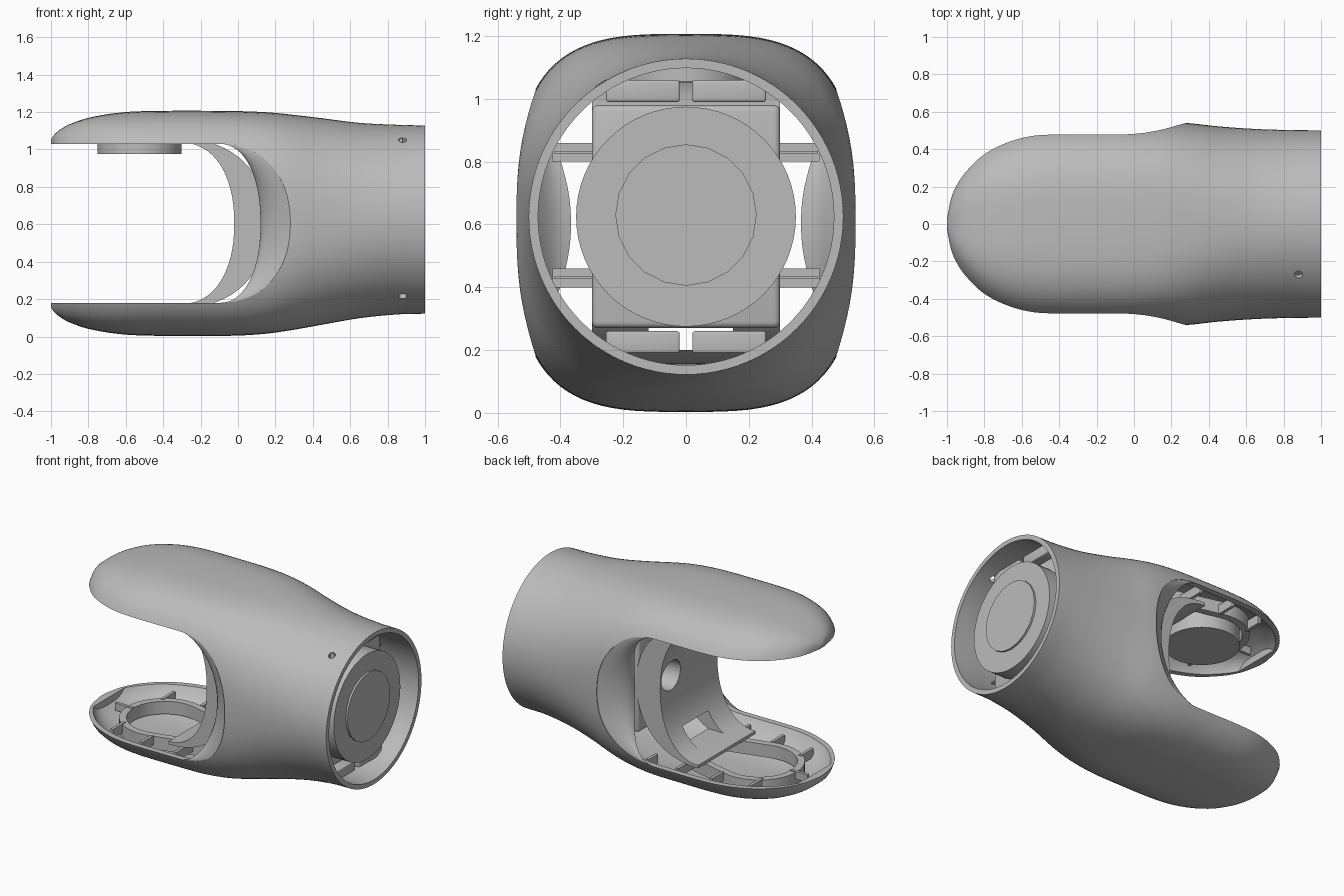
import bpy, bmesh, math
from mathutils import Vector, Matrix

cube = bpy.data.objects.get("Cube")
if cube:
    bpy.data.objects.remove(cube, do_unlink=True)

grey = bpy.data.materials.new("light grey plastic")
grey.use_nodes = True
grey.diffuse_color = (0.5, 0.5, 0.5, 1)
grey.node_tree.nodes["Principled BSDF"].inputs["Base Color"].default_value = (0.5, 0.5, 0.5, 1)

MID = 0.605          # mirror height between the two prongs
# Shell sections: x, half height, half width, roundness, centre height
ROWS = [(-1, .45, .05, 3.4, MID), (-.98, .477, .18, 3.4, MID), (-.95, .502, .26, 3.4, MID),
        (-.9, .53, .335, 3.4, MID), (-.8, .564, .43, 3.4, MID), (-.65, .59, .505, 3.3, MID),
        (-.5, .6, .537, 3.25, MID), (-.2, .602, .54, 3.25, MID), (0, .6, .54, 3.2, MID),
        (.15, .592, .54, 3, .607), (.28, .577, .54, 2.7, .61), (.45, .552, .522, 2.35, .615),
        (.65, .522, .508, 2.12, .62), (.85, .507, .502, 2, .625), (1, .503, .501, 2, .625)]


def section(x):
    """Smoothly interpolated section values at x."""
    i = max(k for k in range(len(ROWS) - 1) if ROWS[k][0] <= max(x, -1))
    a, b = ROWS[i], ROWS[i + 1]
    p, q = ROWS[max(i - 1, 0)], ROWS[min(i + 2, len(ROWS) - 1)]
    d = b[0] - a[0]
    t = (x - a[0]) / d
    out = []
    for k in range(1, 5):
        m0 = (b[k] - p[k]) / (b[0] - p[0]) * d
        m1 = (q[k] - a[k]) / (q[0] - a[0]) * d
        out.append((2*t**3 - 3*t*t + 1)*a[k] + (t**3 - 2*t*t + t)*m0
                   + (3*t*t - 2*t**3)*b[k] + (t**3 - t*t)*m1)
    return out


def side_y(x, z):
    """Half width of the shell at a given point."""
    h, w, n, c = section(x)
    return w * max(0, 1 - (abs(z - c) / h) ** n) ** (1 / n)


def power(v, e):
    return math.copysign(abs(v) ** e, v)


def make(name, bm, smooth=True):
    bmesh.ops.recalc_face_normals(bm, faces=bm.faces)
    mesh = bpy.data.meshes.new(name)
    bm.to_mesh(mesh)
    bm.free()
    mesh.materials.append(grey)
    ob = bpy.data.objects.new(name, mesh)
    bpy.context.collection.objects.link(ob)
    if smooth:
        shade(ob)
    return ob


def activate(ob):
    bpy.ops.object.select_all(action='DESELECT')
    ob.select_set(True)
    bpy.context.view_layer.objects.active = ob


def shade(ob):
    activate(ob)
    bpy.ops.object.shade_smooth_by_angle(angle=math.radians(35))


def cut(ob, cutters):
    for c in cutters:
        mod = ob.modifiers.new("cut", 'BOOLEAN')
        mod.operation, mod.solver, mod.object = 'DIFFERENCE', 'EXACT', c
        activate(ob)
        bpy.ops.object.modifier_apply(modifier=mod.name)
        bpy.data.objects.remove(c, do_unlink=True)
    shade(ob)


def box(name, x, y, z, bevel=0):
    bm = bmesh.new()
    bmesh.ops.create_cube(bm, size=1)
    for v in bm.verts:
        v.co = Vector([(r[0] + r[1]) / 2 + c * (r[1] - r[0]) for r, c in zip((x, y, z), v.co)])
    if bevel:
        bmesh.ops.bevel(bm, geom=bm.edges[:], offset=bevel, segments=3, affect='EDGES', profile=.5)
    return make(name, bm)


def cylinder(name, centre, axis, radius, depth, sides=48):
    bm = bmesh.new()
    rot = Vector((0, 0, 1)).rotation_difference(Vector(axis)).to_matrix().to_4x4()
    bmesh.ops.create_cone(bm, cap_ends=True, segments=sides, radius1=radius, radius2=radius,
                          depth=depth, matrix=Matrix.Translation(centre) @ rot)
    return make(name, bm)


def bridge(bm, loops):
    """Join closed loops of vertices in order."""
    for r, s in zip(loops, loops[1:]):
        for i in range(len(r)):
            j = (i + 1) % len(r)
            bm.faces.new((r[i], r[j], s[j], s[i]))


def extrude(name, outline, half):
    """Side outline (x, z) extruded across y."""
    bm = bmesh.new()
    ends = [[bm.verts.new((x, y, z)) for x, z in outline] for y in (-half, half)]
    bridge(bm, ends)
    for end in ends:
        bm.faces.new(end)
    return make(name, bm)


def u_curve(cx, rx, rz, steps=32):
    """Rounded U opening towards -x, from bottom to top."""
    for i in range(steps + 1):
        a = math.pi * (i / steps - .5)
        yield cx + rx * abs(math.cos(a)) ** .91, MID + rz * power(math.sin(a), .91)


# Hollow outer shell: outer loft, then inner loft back again
SEG = 96
xs = [a[0] + (b[0] - a[0]) * k / 4 for a, b in zip(ROWS, ROWS[1:]) for k in range(4)] + [1]
bm = bmesh.new()
rings = []
for x, wall in [(x, 0) for x in xs] + [(x, .03) for x in reversed(xs) if x >= -.95]:
    h, w, n, c = section(min(x, .9999))
    rings.append([bm.verts.new((x, (w - wall) * power(math.cos(a), 2 / n),
                                c + (h - wall) * power(math.sin(a), 2 / n)))
                  for a in (math.tau * i / SEG for i in range(SEG))])
bridge(bm, rings)
bm.faces.new(rings[0])
bm.faces.new(rings[-1])
shell = make("outer_shell", bm, False)

# Mouth between the prongs and two screw holes
mouth = list(u_curve(-.1, .38, .425)) + [(-1.3, MID + .425), (-1.3, MID - .425)]
cutters = [extrude("mouth_cutter", mouth, 1)]
for y, z in ((-.27, 1.05), (-.29, .22)):
    cutters.append(cylinder("screw_cutter", (.88, y, z), (0, y, z - .625), .022, .2, 16))
cut(shell, cutters)

# Rolled lips on both sides of the mouth
for side, name in ((1, "back_mouth_lip"), (-1, "front_mouth_lip")):
    bm = bmesh.new()
    rows = []
    for x, z in u_curve(-.1, .38, .425, 40):
        c = (x + .1) / .38
        y0 = side_y(x, z) - .004
        rows.append([bm.verts.new((x - .16 * c * math.sin(s / 6 * math.pi / 2),
                                   side * (y0 - .17 * c ** 3 * s / 6), z)) for s in range(7)])
    for r, s in zip(rows, rows[1:]):
        for i in range(6):
            bm.faces.new((r[i], r[i + 1], s[i + 1], s[i]))
    make(name, bm)

# Curved palm wall with a round hole and a window
wall = list(u_curve(-.3, .28, .43)) + list(reversed(list(u_curve(-.3, .455, .45))))
palm = extrude("palm_wall", wall, .3)
cut(palm, [cylinder("hole_cutter", (0, .19, .66), (1, 0, 0), .1, .5),
           box("window_cutter", (-.2, .15), (-.12, .15), (.2, .32))])

# Drive core inside the tube
box("core_housing", (.14, .84), (-.3, .3), (.27, .98), .02)
cylinder("core_disc", (.89, 0, .625), (1, 0, 0), .35, .12, 64)
cylinder("core_hub", (.955, 0, .63), (1, 0, 0), .225, .016, 20)
for side in (-1, 1):
    for z in (.43, .83):
        box("side_strut", (.6, .66), sorted((side * .28, side * .425)), (z - .03, z + .03))
        box("strut_web", (.5, .76), sorted((side * .28, side * .42)), (z - .004, z + .004))
    for z in (.625 - .4, .625 + .4):
        box("long_rail", (.3, .88), sorted((side * .02, side * .255)), (z - .035, z + .035), .008)


# Keyhole ring and ribs inside each prong
def keyhole(grow):
    big, small = .23 + grow, .15 + grow
    lean = math.acos((.23 - .15) / .32)
    pts = []
    for cx, r, a0, a1 in ((-.54, big, lean, math.tau - lean), (-.22, small, -lean, lean)):
        for i in range(25):
            a = a0 + (a1 - a0) * i / 24
            pts.append((cx + r * math.cos(a), r * math.sin(a)))
    return pts


for flip, name in ((1, "lower"), (-1, "upper")):
    def height(z):
        return MID + flip * (z - MID)

    bm = bmesh.new()
    loops = [[bm.verts.new((x, y, height(z))) for x, y in keyhole(g)]
             for g, z in ((0, .07), (.045, .07), (.045, .155), (0, .155))]
    bridge(bm, loops + loops[:1])
    make(name + "_keyhole_ring", bm)
    for x, inner in ((-.7, .2), (-.45, .26), (-.2, .2), (.02, .28)):
        for side in (-1, 1):
            outer = side_y(x, .1) - .035
            box(name + "_rib", (x - .01, x + .01), sorted((side * inner, side * outer)),
                sorted((height(.1), height(.16))))
    box(name + "_tip_rib", (-.9, -.77), (-.01, .01), sorted((height(.11), height(.16))))

# Round pad under the upper prong
cylinder("upper_pad", (-.527, 0, 1.05), (0, 0, 1), .225, .15, 64)
